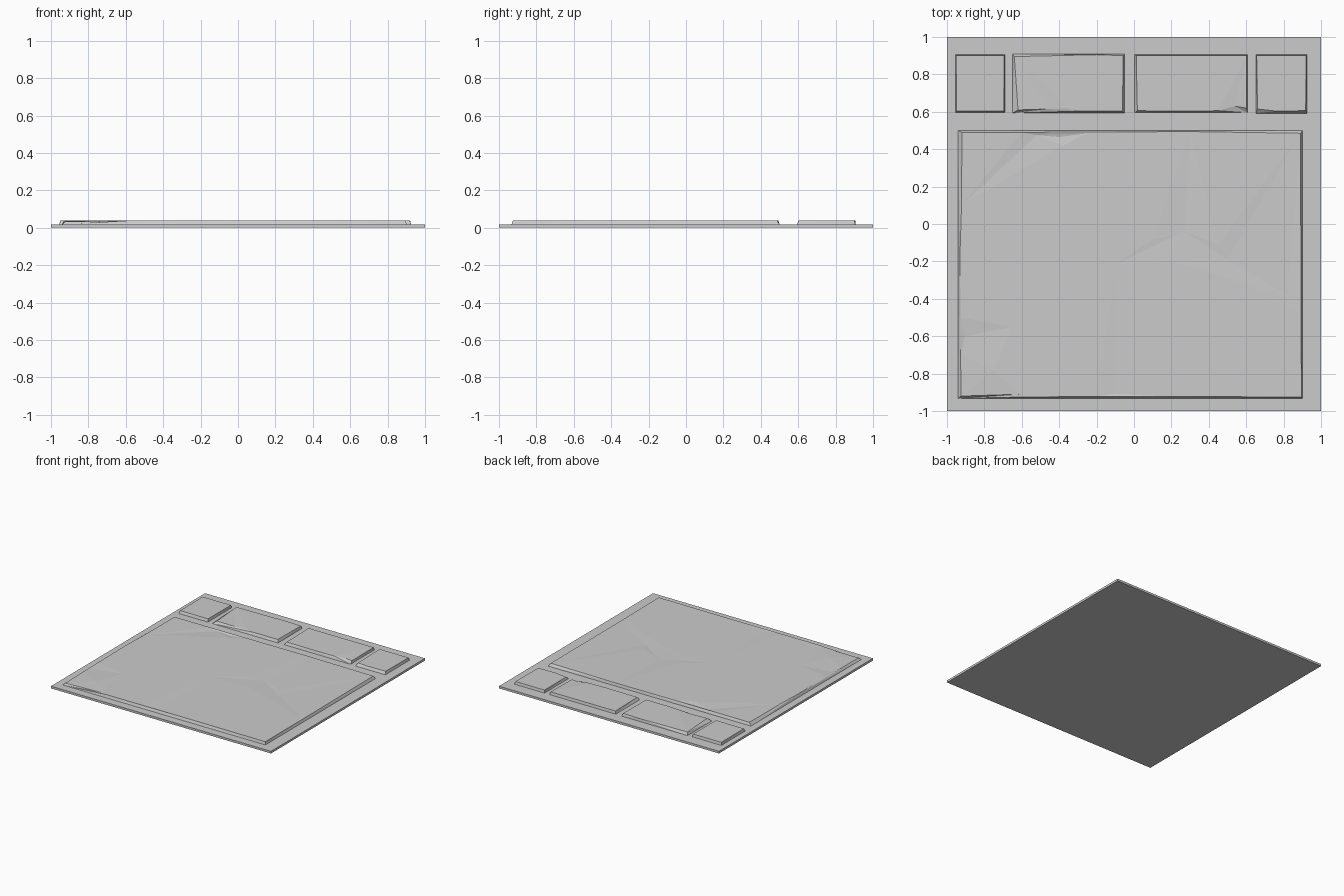
import bpy
import bmesh
from mathutils import Vector
from mathutils.geometry import delaunay_2d_cdt

if "Cube" in bpy.data.objects:
    bpy.data.objects.remove(bpy.data.objects["Cube"])

BASE_Z = 0.018   # top of the backing plate
TOP_Z = 0.04     # top of the raised stones


def ring(start, count):
    return [(start + i, start + (i + 1) % count) for i in range(count)]


def relief(points, edges):
    """Triangulate height points in plan; return 3D verts and triangles."""
    v2, _, faces, orig, _, _ = delaunay_2d_cdt(
        [Vector(p[:2]) for p in points], edges, [], 0, 1e-5)
    verts = [(v.x, v.y, points[o[0]][2] if o else TOP_Z)
             for v, o in zip(v2, orig)]
    return verts, faces


def add_object(name, verts, faces):
    bm = bmesh.new()
    bv = [bm.verts.new(v) for v in verts]
    for f in faces:
        bm.faces.new([bv[i] for i in f])
    loose = [v for v in bm.verts if not v.link_faces]
    bmesh.ops.delete(bm, geom=loose, context='VERTS')
    mesh = bpy.data.meshes.new(name)
    bm.to_mesh(mesh)
    bm.free()
    bpy.context.collection.objects.link(bpy.data.objects.new(name, mesh))


def corners(x0, x1, y0, y1, z):
    return [(x0, y0, z), (x1, y0, z), (x1, y1, z), (x0, y1, z)]


def stone(name, foot, rim, inner=(), creases=()):
    """Raised stone: rectangular foot, chipped rim and worn top."""
    pts = corners(*foot, BASE_Z) + list(rim) + list(inner)
    first = 4 + len(rim)
    edges = ring(0, 4) + ring(4, len(rim))
    edges += [(first + a, first + b) for a, b in creases]
    add_object(name, *relief(pts, edges))


T = TOP_Z
feet = {
    "large_slab": (-0.94, 0.902, -0.932, 0.5),
    "left_small_block": (-0.955, -0.69, 0.595, 0.905),
    "left_long_block": (-0.65, -0.052, 0.593, 0.908),
    "right_long_block": (0.004, 0.606, 0.595, 0.905),
    "right_small_block": (0.652, 0.925, 0.592, 0.905),
}

# Chipped upper outlines, counter-clockwise from front left
rims = {
    "large_slab": [
        (-0.925, -0.92, 0.033), (-0.61, -0.91, 0.037), (-0.55, -0.924, T),
        (-0.2, -0.92, T), (-0.1, -0.91, 0.037), (0.2, -0.922, T),
        (0.895, -0.925, T), (0.893, -0.48, 0.038), (0.89, 0.485, T),
        (0.3, 0.494, T), (-0.25, 0.485, T), (-0.4, 0.465, 0.034),
        (-0.52, 0.475, 0.035), (-0.6, 0.49, T), (-0.92, 0.49, T),
        (-0.922, 0.1, T), (-0.93, -0.15, T), (-0.922, -0.5, T),
        (-0.905, -0.6, 0.034), (-0.927, -0.7, 0.036)],
    "left_small_block": [
        (-0.949, 0.605, T), (-0.696, 0.603, T), (-0.694, 0.9, T),
        (-0.951, 0.9, T)],
    "left_long_block": [
        (-0.62, 0.61, T), (-0.46, 0.615, 0.036), (-0.36, 0.62, T),
        (-0.28, 0.604, T), (-0.062, 0.604, T), (-0.058, 0.9, T),
        (-0.2, 0.905, T), (-0.64, 0.895, T)],
    "right_long_block": [
        (0.018, 0.606, T), (0.3, 0.603, T), (0.45, 0.606, T),
        (0.54, 0.63, 0.036), (0.601, 0.62, 0.036), (0.602, 0.9, T),
        (0.012, 0.9, T)],
    "right_small_block": [
        (0.66, 0.615, 0.037), (0.76, 0.604, T), (0.918, 0.606, T),
        (0.92, 0.9, T), (0.656, 0.9, T)],
}

# Forked shallow crack and dents across the large slab
dents = [(-0.1, -0.22, T), (0.22, -0.06, 0.037), (0.27, -0.04, 0.036),
         (0.5, -0.19, 0.037), (0.82, -0.38, 0.037), (0.1, -0.08, T),
         (0.45, -0.11, T), (0.2, -0.2, T), (0.6, -0.32, T),
         (-0.75, -0.78, T), (-0.65, -0.55, T), (-0.38, 0.42, T)]
crack = [(0, 1), (1, 2), (2, 3), (3, 4)]

for part, rim in rims.items():
    if part == "large_slab":
        stone(part, feet[part], rim, dents, crack)
    else:
        stone(part, feet[part], rim)

# Backing plate: top surface cut away under each stone, plus sides and base
pts = corners(-1, 1, -1, 1, BASE_Z)
edges = ring(0, 4)
for foot in feet.values():
    edges += ring(len(pts), 4)
    pts += corners(*foot, BASE_Z)
verts, faces = relief(pts, edges)


def is_open(face):
    cx = sum(verts[i][0] for i in face) / 3
    cy = sum(verts[i][1] for i in face) / 3
    return not any(a < cx < b and c < cy < d for a, b, c, d in feet.values())


faces = [f for f in faces if is_open(f)]
rim4 = [min(range(len(verts)), key=lambda i: abs(verts[i][0] - x) + abs(verts[i][1] - y))
        for x, y, _ in pts[:4]]
n = len(verts)
verts += corners(-1, 1, -1, 1, 0)
faces.append([n + 3, n + 2, n + 1, n])
for a, b in ring(0, 4):
    faces.append([n + a, n + b, rim4[b], rim4[a]])
add_object("backing_plate", verts, faces)
